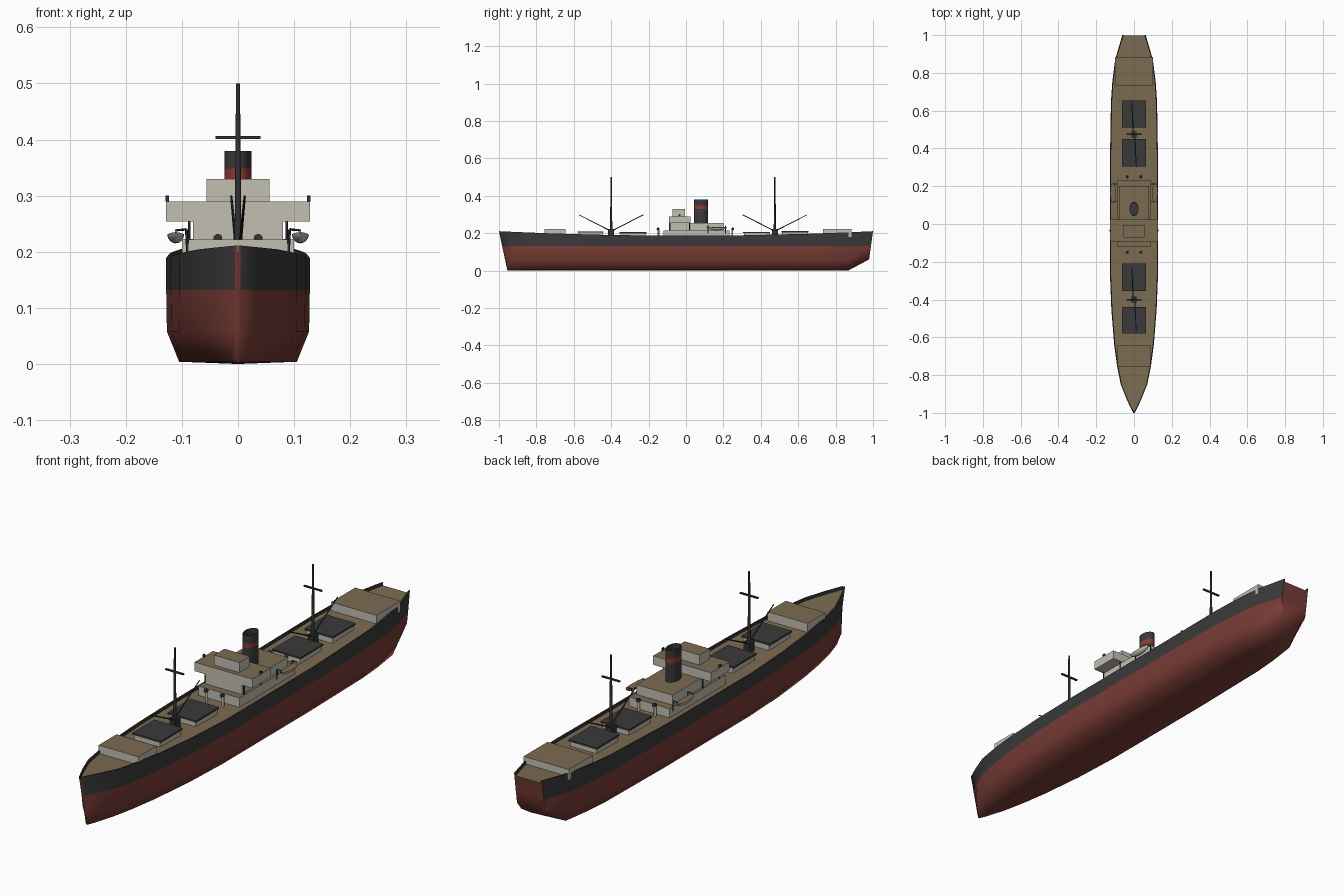
import bpy, bmesh, math
from mathutils import Vector

if "Cube" in bpy.data.objects:
    bpy.data.objects.remove(bpy.data.objects["Cube"])


def mat(name, rgb):
    m = bpy.data.materials.new(name)
    m.diffuse_color = (*rgb, 1)
    m.use_nodes = True
    m.node_tree.nodes["Principled BSDF"].inputs["Base Color"].default_value = m.diffuse_color
    return m


RED = mat("red_bottom_paint", (0.19, 0.045, 0.035))
BLACK = mat("black_paint", (0.042, 0.042, 0.043))
DECK = mat("brown_deck", (0.20, 0.15, 0.085))
WHITE = mat("off_white_paint", (0.54, 0.52, 0.45))
BAND = mat("funnel_band_red", (0.28, 0.04, 0.03))
MAST = mat("dark_mast", (0.03, 0.031, 0.033))


def finish(name, bm, mats, smooth=None):
    bmesh.ops.recalc_face_normals(bm, faces=bm.faces[:])
    me = bpy.data.meshes.new(name)
    bm.to_mesh(me)
    bm.free()
    for m in mats:
        me.materials.append(m)
    if smooth:
        me.shade_smooth()
        me.set_sharp_from_angle(angle=math.radians(smooth))
    ob = bpy.data.objects.new(name, me)
    bpy.context.collection.objects.link(ob)
    return ob


def box(name, x, y, z, side, top=None):
    """Box from (min, max) ranges, with an optional other colour on its top."""
    bm = bmesh.new()
    bmesh.ops.create_cube(bm, size=1)
    for v in bm.verts:
        v.co = [r[0] + (c + 0.5) * (r[1] - r[0]) for c, r in zip(v.co, (x, y, z))]
    for f in bm.faces:
        f.normal_update()
        f.material_index = 1 if top and f.normal.z > 0.9 else 0
    return finish(name, bm, [side, top] if top else [side])


def rod(name, a, b, r1, r2, m, sides=12):
    a, b = Vector(a), Vector(b)
    bm = bmesh.new()
    bmesh.ops.create_cone(bm, cap_ends=True, segments=sides, radius1=r1, radius2=r2, depth=(b - a).length)
    q = (b - a).to_track_quat('Z', 'Y')
    for v in bm.verts:
        v.co = q @ v.co + (a + b) / 2
    return finish(name, bm, [m], 40)


def sheer(y):
    return 0.187 + 0.024 * y * y


# Hull: stations (y, half width, bottom width factor, bottom z), closed rings lofted
stations = [(-1, .005, 1, .002), (-.93, .038, .4, .001), (-.85, .07, .55, 0), (-.75, .09, .66, 0),
            (-.64, .105, .73, 0), (-.45, .12, .8, 0), (-.25, .128, .82, 0), (.3, .128, .82, 0),
            (.65, .122, .81, 0), (.75, .115, .79, 0), (.87, .1, .76, .002), (1, .062, .72, .06)]
bm = bmesh.new()
rings = []
for y, w, bf, zb in stations:
    top = sheer(y)
    wi = max(w - .006, .001)
    chine = max(.058, zb + .025)
    half = [(w * bf, zb + .004), (w * .99, chine), (w, .132), (w, top), (wi, top), (wi, top - .011)]
    pts = [(0, zb)] + half + [(-x, z) for x, z in reversed(half)]
    ring = []
    for x, z in pts:
        rake = .045 if y == -1 else -.03 if y == 1 else 0
        ring.append(bm.verts.new((x, y + rake * (1 - z / top), z)))
    rings.append(ring)
n = len(rings[0])
for a, b in zip(rings, rings[1:]):
    for i in range(n):
        j = (i + 1) % n
        f = bm.faces.new((a[i], a[j], b[j], b[i]))
        k = min(i, n - 1 - i)          # segment number, same on both sides
        f.material_index = 0 if k < 3 else 2 if k == 6 else 1
bm.faces.new(rings[0])
bm.faces.new(rings[-1])
finish("hull", bm, [RED, BLACK, DECK], 68)

# Raised houses at the bow and stern
box("forecastle_house", (-.088, .088), (-.757, -.643), (.18, .222), WHITE, DECK)
box("poop_house", (-.1, .1), (.733, .885), (.18, .223), WHITE, DECK)

# Midship superstructure
box("lower_house", (-.09, .09), (-.12, .233), (.17, .215), WHITE, DECK)
box("upper_house", (-.08, .08), (-.09, .2), (.21, .254), WHITE, DECK)
box("bridge", (-.128, .128), (-.092, .025), (.254, .29), WHITE, DECK)
box("wheelhouse", (-.056, .056), (-.072, -.006), (.29, .33), WHITE, DECK)
for s in (-1, 1):
    box("wing_lamp", (s * .126 - .003, s * .126 + .003), (-.04, -.03), (.29, .3), MAST)
    for y in (-.085, .018):
        rod("wing_post", (s * .087, y, .18), (s * .087, y, .256), .0025, .0025, MAST, 6)

# Funnel: oval stack with a red band and a hollow top
bm = bmesh.new()
rows = [(.25, 1), (.33, 1), (.348, 1), (.38, 1), (.38, .88), (.36, .88)]
loops = []
for z, k in rows:
    loops.append([bm.verts.new((.024 * k * math.cos(t * math.tau / 32),
                                .08 + .037 * k * math.sin(t * math.tau / 32), z)) for t in range(32)])
for r, (a, b) in enumerate(zip(loops, loops[1:])):
    for i in range(32):
        f = bm.faces.new((a[i], a[(i + 1) % 32], b[(i + 1) % 32], b[i]))
        f.material_index = 1 if r == 1 else 0
bm.faces.new(loops[-1])
bm.faces.new(loops[0])
finish("funnel", bm, [BLACK, BAND], 40)

# Lifeboats and davits
for s in (-1, 1):
    bm = bmesh.new()
    bmesh.ops.create_uvsphere(bm, u_segments=16, v_segments=8, radius=1)
    bmesh.ops.delete(bm, geom=[v for v in bm.verts if v.co.z > .01], context='VERTS')
    rim = [e for e in bm.edges if e.is_boundary]
    cover = bmesh.ops.contextual_create(bm, geom=rim)["faces"]
    for f in cover:
        f.material_index = 1
    for v in bm.verts:
        x, y, z = v.co
        v.co = (s * .111 + .015 * x, .165 + .055 * y, .231 + .016 * z + .004 * y * y)
    finish("lifeboat", bm, [WHITE, DECK], 50)
    for y in (.118, .212):
        rod("davit_post", (s * .09, y, .2), (s * .092, y, .24), .0025, .0025, MAST, 6)
        rod("davit_arm", (s * .092, y, .24), (s * .112, y, .238), .0022, .0018, MAST, 6)

# Ventilators fore and aft of the house
for s in (-1, 1):
    for y, d in ((-.147, -1), (.247, 1)):
        rod("ventilator_pipe", (s * .036, y, .17), (s * .036, y, .222), .005, .005, WHITE)
        rod("ventilator_cowl", (s * .036, y - d * .004, .222), (s * .036, y + d * .009, .224), .006, .008, MAST)

# Cargo hatches: coaming with an overhanging dark cover
for y0, y1 in ((-.58, -.44), (-.355, -.21), (.305, .45), (.51, .655)):
    z = sheer((y0 + y1) / 2)
    box("hatch_coaming", (-.058, .058), (y0 + .004, y1 - .004), (.17, z + .012), WHITE)
    box("hatch_cover", (-.063, .063), (y0, y1), (z + .01, z + .017), BLACK)

# Masts with crosstrees, winch bases and two cargo booms each
for y in (-.4, .475):
    box("mast_base", (-.013, .013), (y - .016, y + .016), (.17, .222), MAST)
    rod("mast", (0, y, .18), (0, y, .5), .0065, .0035, MAST)
    box("crosstree", (-.04, .04), (y - .004, y + .004), (.401, .406), MAST)
    for d in (-1, 1):
        rod("cargo_boom", (-d * .004, y + d * .008, .215), (-d * .012, y + d * .173, .299), .003, .002, MAST, 8)
